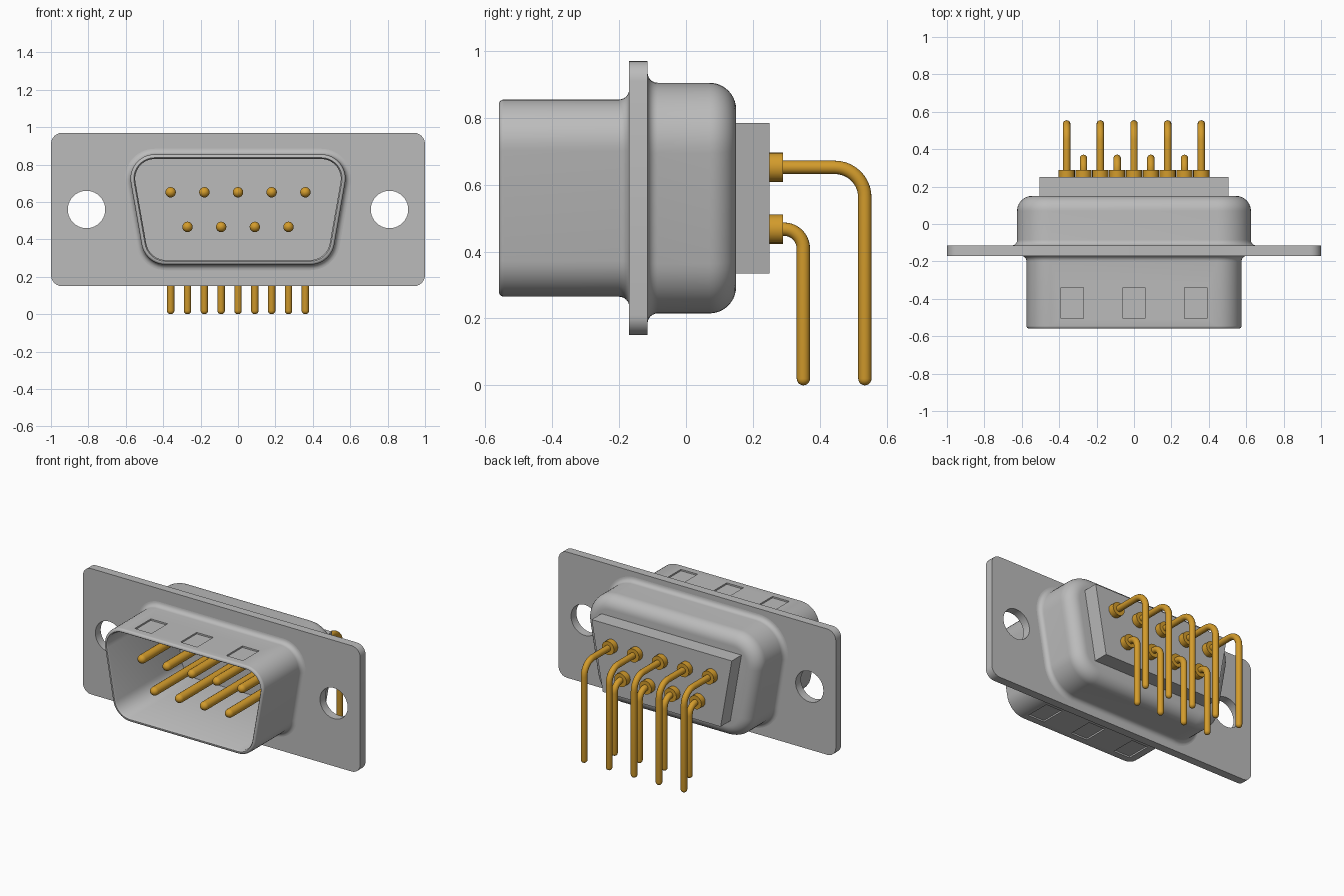
import bpy, bmesh
from math import sin, cos, radians, pi
from mathutils import Vector, Matrix

if "Cube" in bpy.data.objects:
    bpy.data.objects.remove(bpy.data.objects["Cube"])


def material(name, rgb):
    m = bpy.data.materials.new(name)
    m.use_nodes = True
    m.diffuse_color = (*rgb, 1)
    bsdf = m.node_tree.nodes["Principled BSDF"]
    bsdf.inputs["Base Color"].default_value = (*rgb, 1)
    return m


GREY = material("grey_metal", (0.5, 0.5, 0.5))
GOLD = material("gold_contact", (0.65, 0.33, 0.025))


def add_object(name, data, mat):
    ob = bpy.data.objects.new(name, data)
    bpy.context.collection.objects.link(ob)
    data.materials.clear()
    data.materials.append(mat)
    return ob


def smooth(ob):
    bpy.ops.object.select_all(action="DESELECT")
    ob.select_set(True)
    bpy.context.view_layer.objects.active = ob
    bpy.ops.object.shade_smooth_by_angle(angle=radians(35))


def loft(name, rings, mat):
    """Closed skin through matching rings of points, capped at both ends."""
    bm = bmesh.new()
    loops = [[bm.verts.new(p) for p in ring] for ring in rings]
    for a, b in zip(loops, loops[1:]):
        for i in range(len(a)):
            j = (i + 1) % len(a)
            bm.faces.new((a[i], a[j], b[j], b[i]))
    bm.faces.new(loops[0])
    bm.faces.new(loops[-1])
    bmesh.ops.recalc_face_normals(bm, faces=bm.faces)
    me = bpy.data.meshes.new(name)
    bm.to_mesh(me)
    bm.free()
    return add_object(name, me, mat)


def arc(cx, cy, r, start, end, steps):
    angles = [radians(start + (end - start) * i / steps) for i in range(steps + 1)]
    return [(cx + r * cos(a), cy + r * sin(a)) for a in angles]


def d_outline(r):
    """D-shaped outline: four corner arcs around a trapezoid."""
    return (arc(0.445, 0.725, r, -10, 90, 12) + arc(-0.445, 0.725, r, 90, 190, 12)
            + arc(-0.387, 0.395, r, 190, 270, 10) + arc(0.387, 0.395, r, 270, 350, 10))


# Shell: inner floor, out over the rim, front skirt, then the rounded rear body
profile = [(0.105, 0.12), (0.105, -0.55), (0.112, -0.56)]
profile += arc(0.115, -0.545, 0.015, -90, 0, 4)
profile += arc(0.16, -0.20, 0.03, 180, 90, 6)
profile += arc(0.21, -0.085, 0.03, 270, 180, 6)
profile += arc(0.10, 0.07, 0.08, 0, 90, 10)
shell = loft("shell", [[(x, y, z) for x, z in d_outline(r)] for r, y in profile], GREY)

# Shallow rectangular dents along the top and bottom of the skirt
bm = bmesh.new()
for x in (-0.33, 0, 0.33):
    for z in (0.265, 0.855):
        bmesh.ops.create_cube(bm, size=1, matrix=Matrix.Translation((x, -0.423, z))
                              @ Matrix.Diagonal((0.12, 0.165, 0.02, 1)))
me = bpy.data.meshes.new("dent_cutter")
bm.to_mesh(me)
bm.free()
cutter = add_object("dent_cutter", me, GREY)
cutter.hide_render = True
mod = shell.modifiers.new("dents", "BOOLEAN")
mod.operation = "DIFFERENCE"
mod.solver = "EXACT"
mod.object = cutter
bpy.context.view_layer.objects.active = shell
bpy.ops.object.modifier_apply(modifier=mod.name)
bpy.data.objects.remove(cutter)
smooth(shell)

# Mounting flange: rounded plate with two screw holes and the shell opening
curve = bpy.data.curves.new("flange_outline", "CURVE")
curve.dimensions = "2D"
curve.fill_mode = "BOTH"
curve.extrude = 0.0275
plate = []
for sx, sz, start in ((1, 1, 0), (-1, 1, 90), (-1, -1, 180), (1, -1, 270)):
    plate += arc(sx * 0.94, 0.56 + sz * 0.35, 0.06, start, start + 90, 6)
holes = [arc(s * 0.81, 0.56, 0.1, 0, 360, 40)[:-1] for s in (-1, 1)]
for pts in [plate, d_outline(0.13)] + holes:
    spline = curve.splines.new("POLY")
    spline.points.add(len(pts) - 1)
    for p, (x, z) in zip(spline.points, pts):
        p.co = (x, z, 0, 1)
    spline.use_cyclic_u = True
outline = add_object("flange_outline", curve, GREY)
bpy.context.view_layer.update()
me = bpy.data.meshes.new_from_object(
    outline.evaluated_get(bpy.context.evaluated_depsgraph_get()))
bpy.data.objects.remove(outline)
me.transform(Matrix.Translation((0, -0.1425, 0)) @ Matrix.Rotation(pi / 2, 4, "X"))
bm = bmesh.new()
bm.from_mesh(me)
bmesh.ops.remove_doubles(bm, verts=bm.verts, dist=0.0001)
bmesh.ops.recalc_face_normals(bm, faces=bm.faces)
bm.to_mesh(me)
bm.free()
me.name = "flange"
smooth(add_object("flange", me, GREY))

# Insulator block behind the shell
corners = [(0.505, 0.785), (-0.505, 0.785), (-0.425, 0.335), (0.425, 0.335)]
loft("insulator", [[(x, y, z) for x, z in corners] for y in (0.13, 0.25)], GREY)


def pin(name, x, z, drop_y, bend):
    """Contact pin: rounded tip, shaft, collar, bent lead and rounded foot."""
    path = [(y, z, max(r, 0.002)) for y, r in arc(-0.472, 0, 0.028, 180, 90, 5)]
    path += [(0.2, z, 0.028), (0.2, z, 0.044), (0.29, z, 0.044), (0.29, z, 0.02)]
    path += [(y, h, 0.02) for y, h in arc(drop_y - bend, z - bend, bend, 90, 0, 10)]
    path += [(drop_y, h, max(r, 0.002)) for r, h in arc(0, 0.02, 0.02, 0, -90, 5)]
    rings = []
    for i, (y, h, r) in enumerate(path):
        a, b = path[max(i - 1, 0)], path[min(i + 1, len(path) - 1)]
        t = Vector((0, b[0] - a[0], b[1] - a[1])).normalized()
        side = Vector((1, 0, 0))
        up = side.cross(t)
        rings.append([Vector((x, y, h)) + r * (cos(k * pi / 8) * side + sin(k * pi / 8) * up)
                      for k in range(16)])
    smooth(loft(name, rings, GOLD))


# Two rows of contacts
for i in range(5):
    pin(f"upper_pin_{i + 1}", (i - 2) * 0.18, 0.652, 0.535, 0.09)
for i in range(4):
    pin(f"lower_pin_{i + 1}", (i - 1.5) * 0.18, 0.467, 0.351, 0.058)
